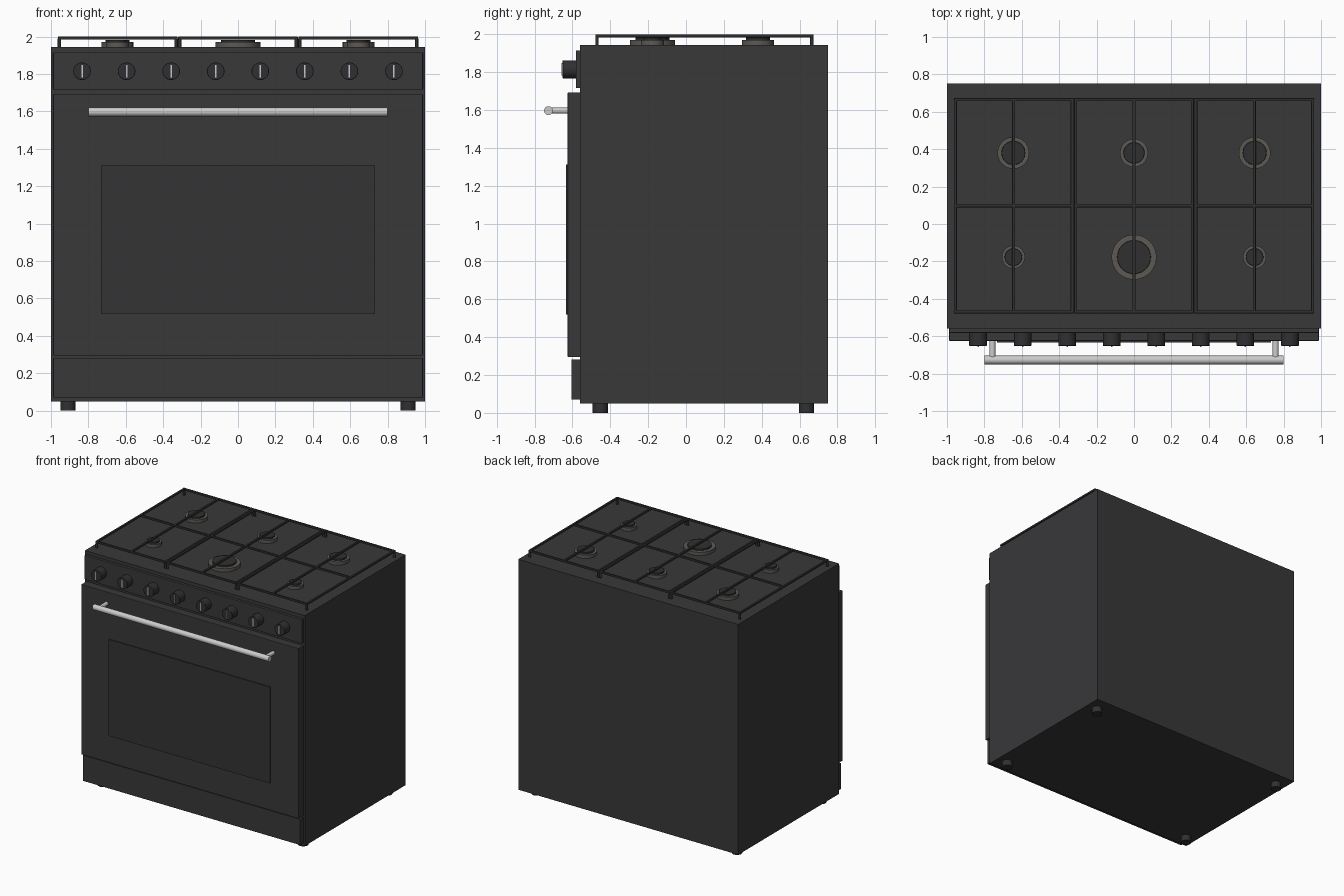
import bpy
from math import radians

if "Cube" in bpy.data.objects:
    bpy.data.objects.remove(bpy.data.objects["Cube"])


def mat(name, r, g, b):
    m = bpy.data.materials.new(name)
    m.diffuse_color = (r, g, b, 1)
    m.use_nodes = True
    m.node_tree.nodes["Principled BSDF"].inputs["Base Color"].default_value = m.diffuse_color
    return m


BLACK = mat("black_enamel", 0.04, 0.04, 0.042)
GLASS = mat("dark_glass", 0.034, 0.034, 0.036)
IRON = mat("cast_iron", 0.03, 0.03, 0.03)
KNOB = mat("knob_black", 0.03, 0.03, 0.032)
RING = mat("burner_metal", 0.11, 0.10, 0.09)
STEEL = mat("brushed_steel", 0.75, 0.75, 0.74)


def box(name, x, y, z, m, bevel=0):
    """Box from (min, max) ranges along each axis."""
    r = (x, y, z)
    bpy.ops.mesh.primitive_cube_add(size=1, location=[(a + b) / 2 for a, b in r])
    o = bpy.context.object
    o.name = name
    o.scale = [b - a for a, b in r]
    bpy.ops.object.transform_apply(location=False, rotation=False, scale=True)
    if bevel:
        mod = o.modifiers.new("soft_edge", 'BEVEL')
        mod.width, mod.segments = bevel, 2
    o.data.materials.append(m)
    return o


def cyl(name, loc, radius, depth, m, axis='z', bevel=0, sides=32):
    rot = {'z': (0, 0, 0), 'y': (radians(90), 0, 0), 'x': (0, radians(90), 0)}[axis]
    bpy.ops.mesh.primitive_cylinder_add(vertices=sides, radius=radius, depth=depth,
                                        location=loc, rotation=rot)
    o = bpy.context.object
    o.name = name
    o.data.materials.append(m)
    bpy.ops.object.shade_smooth_by_angle(angle=radians(35))
    if bevel:
        mod = o.modifiers.new("soft_edge", 'BEVEL')
        mod.width, mod.segments, mod.limit_method = bevel, 2, 'ANGLE'
    return o


# Cabinet and front panels
box("cabinet", (-1, 1), (-0.56, 0.75), (0.05, 1.943), BLACK)
box("control_panel", (-0.988, 0.988), (-0.582, -0.55), (1.717, 1.915), BLACK, 0.003)
box("oven_door", (-0.988, 0.988), (-0.625, -0.55), (0.295, 1.693), BLACK, 0.003)
box("door_window", (-0.733, 0.733), (-0.634, -0.61), (0.52, 1.312), GLASS)
box("storage_drawer", (-0.988, 0.988), (-0.605, -0.55), (0.07, 0.282), BLACK, 0.003)

# Feet
for x in (-0.91, 0.91):
    for y in (-0.453, 0.637):
        cyl("foot", (x, y, 0.03), 0.04, 0.06, KNOB)

# Door handle with two posts
cyl("door_handle", (0, -0.727, 1.597), 0.023, 1.6, STEEL, 'x')
for x in (-0.757, 0.757):
    cyl("handle_post", (x, -0.67, 1.597), 0.016, 0.11, STEEL, 'y')

# Control knobs with pointer marks
for i in range(8):
    x = -0.834 + i * 1.668 / 7
    cyl("knob", (x, -0.612, 1.815), 0.047, 0.08, KNOB, 'y', 0.003)
    box("knob_pointer", (x - 0.004, x + 0.004), (-0.657, -0.645), (1.782, 1.848), STEEL)

# Burners: metal ring with a dark cap
for x, y, r in ((-0.645, 0.38, 0.085), (0, 0.38, 0.075), (0.645, 0.38, 0.085),
                (-0.645, -0.177, 0.062), (0.645, -0.177, 0.062), (0, -0.177, 0.12)):
    cyl("burner_ring", (x, y, 1.954), r, 0.032, RING, sides=40)
    cyl("burner_cap", (x, y, 1.97), r * 0.75, 0.026, IRON, bevel=0.002, sides=40)

# Pan supports: frame, cross bars and corner legs
T = 0.008
Z = (1.984, 2.0)
Y0, Y1 = -0.47, 0.665
for cx in (-0.643, 0, 0.643):
    x0, x1 = cx - 0.312, cx + 0.312
    for x in (x0, cx, x1):
        box("grate_bar_long", (x - T, x + T), (Y0 - T, Y1 + T), Z, IRON, 0.003)
    for y in (Y0, (Y0 + Y1) / 2, Y1):
        box("grate_bar_cross", (x0 - T, x1 + T), (y - T, y + T), Z, IRON, 0.003)
    for x in (x0, x1):
        for y in (Y0, Y1):
            cyl("grate_leg", (x, y, 1.965), 0.009, 0.05, IRON, sides=16)
